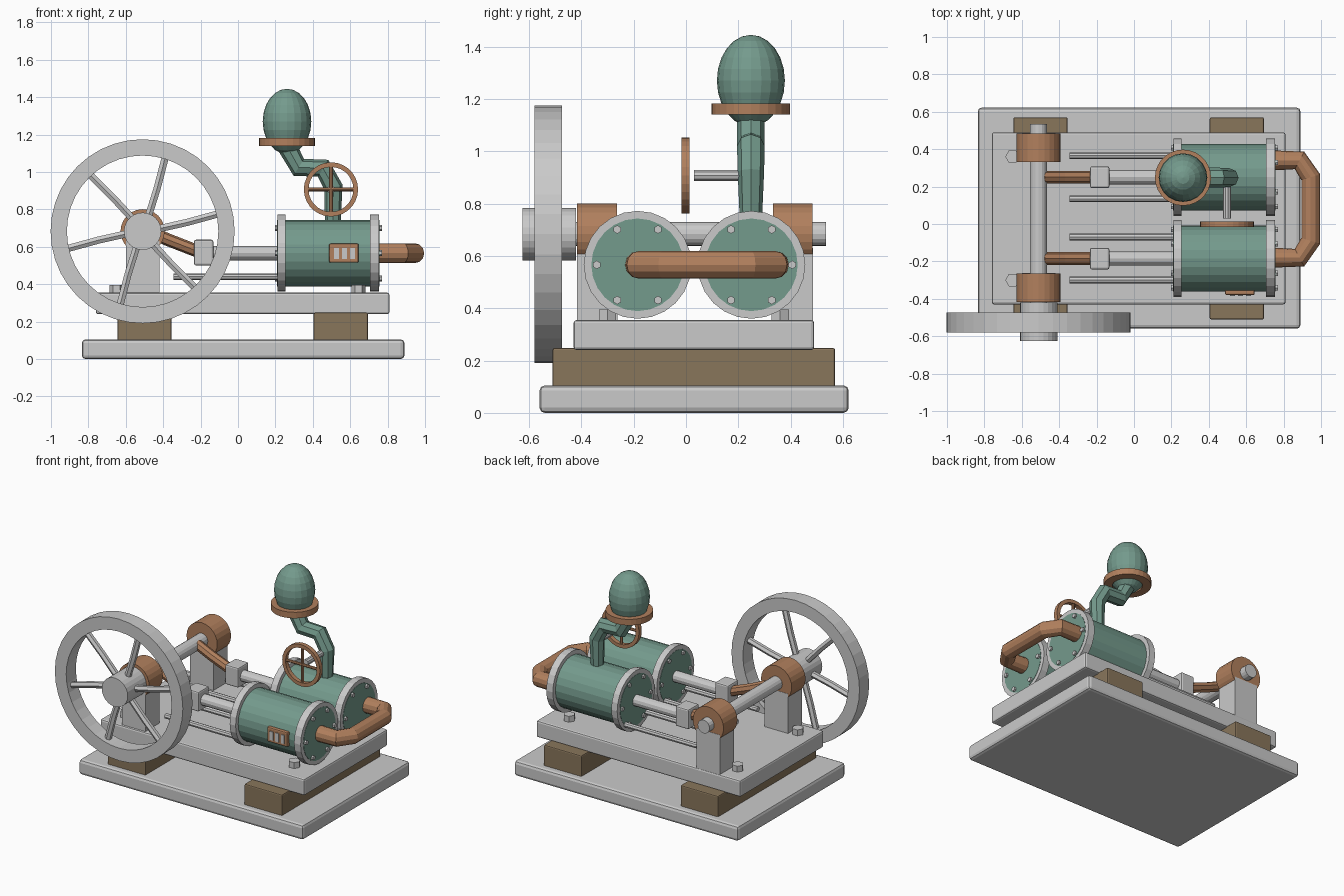
import bpy, bmesh, math
from mathutils import Vector

if "Cube" in bpy.data.objects:
    bpy.data.objects.remove(bpy.data.objects["Cube"])


def material(name, rgb):
    m = bpy.data.materials.new(name)
    m.diffuse_color = (*rgb, 1)
    m.use_nodes = True
    m.node_tree.nodes["Principled BSDF"].inputs["Base Color"].default_value = m.diffuse_color
    return m


STEEL = material("pale steel", (0.59, 0.59, 0.59))
GREEN = material("sage green", (0.175, 0.325, 0.265))
COPPER = material("copper", (0.44, 0.215, 0.11))
WOOD = material("brown timber", (0.25, 0.18, 0.105))

AXES = {"x": Vector((1, 0, 0)), "y": Vector((0, 1, 0)), "z": Vector((0, 0, 1))}


def finish(name, bm, mat):
    bmesh.ops.remove_doubles(bm, verts=bm.verts, dist=1e-5)
    bmesh.ops.recalc_face_normals(bm, faces=bm.faces)
    me = bpy.data.meshes.new(name)
    bm.to_mesh(me)
    bm.free()
    me.materials.append(mat)
    ob = bpy.data.objects.new(name, me)
    bpy.context.collection.objects.link(ob)
    return ob


def box(name, lo, hi, mat, bevel=0.0):
    bm = bmesh.new()
    bmesh.ops.create_cube(bm, size=1)
    for v in bm.verts:
        v.co = [(l + h) / 2 + c * (h - l) for l, h, c in zip(lo, hi, v.co)]
    ob = finish(name, bm, mat)
    if bevel:
        mod = ob.modifiers.new("bevel", "BEVEL")
        mod.width, mod.segments = bevel, 2
    return ob


def lathe(name, profile, center, axis, mat, n=24, closed=False):
    """Revolve (radius, offset) points around an axis through center."""
    bm = bmesh.new()
    rot = AXES["z"].rotation_difference(AXES[axis])
    rings = []
    for r, t in profile:
        rings.append([bm.verts.new(Vector(center) + rot @ Vector(
            (r * math.cos(math.tau * k / n), r * math.sin(math.tau * k / n), t)))
            for k in range(n)])
    pairs = list(zip(rings, rings[1:])) + ([(rings[-1], rings[0])] if closed else [])
    for a, b in pairs:
        for k in range(n):
            j = (k + 1) % n
            bm.faces.new((a[k], a[j], b[j], b[k]))
    return finish(name, bm, mat)


def rod(name, center, axis, r, a, b, mat, n=16):
    """Solid cylinder from offset a to b along the axis."""
    return lathe(name, [(0, a), (r, a), (r, b), (0, b)], center, axis, mat, n)


def ring(name, center, axis, r0, r1, a, b, mat, n=24):
    return lathe(name, [(r0, a), (r1, a), (r1, b), (r0, b)], center, axis, mat, n, True)


def pipe(name, points, r, mat, res=2, radii=None):
    """Faceted tube along a polyline."""
    cu = bpy.data.curves.new(name, "CURVE")
    cu.dimensions = "3D"
    cu.bevel_depth, cu.bevel_resolution, cu.use_fill_caps = r, res, True
    sp = cu.splines.new("POLY")
    sp.points.add(len(points) - 1)
    for i, p in enumerate(points):
        sp.points[i].co = (*p, 1)
        sp.points[i].radius = radii[i] if radii else 1
    sp.use_smooth = False
    cu.materials.append(mat)
    ob = bpy.data.objects.new(name, cu)
    bpy.context.collection.objects.link(ob)
    bpy.ops.object.select_all(action="DESELECT")
    ob.select_set(True)
    bpy.context.view_layer.objects.active = ob
    bpy.ops.object.convert(target="MESH")
    return ob


# Base slab, timber skids and bed plate
box("base_slab", (-0.835, -0.56, 0), (0.89, 0.622, 0.105), STEEL, 0.02)
for i, x in enumerate((-0.5, 0.55)):
    box(f"timber_skid_{i}", (x - 0.145, -0.51, 0.09), (x + 0.145, 0.57, 0.248), WOOD, 0.008)
box("bed_plate", (-0.76, -0.43, 0.24), (0.81, 0.49, 0.355), STEEL, 0.012)
for x in (-0.65, 0.645):
    for y in (-0.3, 0.36):
        rod("anchor_bolt", (x, y, 0.35), "z", 0.038, 0, 0.046, STEEL, 6)

# Crankshaft, bearings and pedestals
SX, SZ = -0.51, 0.683
rod("crankshaft", (SX, 0, SZ), "y", 0.046, -0.6, 0.535, STEEL, 16)
for i, y in enumerate((-0.34, 0.408)):
    rod(f"bearing_{i}", (SX, y, SZ), "y", 0.118, -0.076, 0.076, COPPER, 24)
    box(f"pedestal_{i}", (SX - 0.09, y - 0.0775, 0.35), (SX + 0.09, y + 0.0775, 0.63), STEEL)

# Flywheel
ring("flywheel_rim", (SX, 0, SZ), "y", 0.405, 0.492, -0.58, -0.474, STEEL, 40)
rod("flywheel_hub", (SX, 0, SZ), "y", 0.1, -0.625, -0.42, STEEL, 24)
for k in range(6):
    a = math.radians(13 + 60 * k)
    pts = [(SX + d * math.cos(a + t), -0.527, SZ + d * math.sin(a + t))
           for d, t in ((0.06, -0.1), (0.24, -0.03), (0.42, 0))]
    pipe(f"flywheel_spoke_{k}", pts, 0.022, STEEL, 1)

# Two identical cylinder assemblies
CZ = 0.566
for i, y in enumerate((-0.185, 0.25)):
    c = (0, y, CZ)
    rod(f"cylinder_{i}", c, "x", 0.177, 0.208, 0.757, GREEN, 24)
    for a, b, tip in ((0.21, 0.255, 0.198), (0.705, 0.755, 0.77)):
        ring(f"flange_{i}", c, "x", 0.165, 0.206, a, b, STEEL, 24)
        for k in range(6):
            t = math.tau * k / 6
            rod("flange_bolt", (0, y + 0.156 * math.cos(t), CZ + 0.156 * math.sin(t)),
                "x", 0.016, min(tip, a), max(tip, b), STEEL, 6)
    rod(f"piston_rod_{i}", c, "x", 0.038, -0.2, 0.22, STEEL, 12)
    box(f"crosshead_{i}", (-0.235, y - 0.058, 0.5), (-0.132, y + 0.058, 0.638), STEEL, 0.01)
    pipe(f"connecting_rod_{i}", [(-0.49, y, 0.69), (-0.38, y, 0.64), (-0.2, y, 0.57)],
         0.034, COPPER, 2)
    for s in (-0.115, 0.115):
        rod("guide_rod", (0, y + s, 0.44), "x", 0.018, -0.345, 0.22, STEEL, 8)

# Exhaust crossover pipe
pipe("crossover_pipe", [(0.75, 0.34, CZ), (0.885, 0.34, CZ), (0.945, 0.25, CZ),
                        (0.945, -0.09, CZ), (0.885, -0.18, CZ), (0.75, -0.18, CZ)],
     0.053, COPPER, 4)

# Globe, its collar and the bent neck
globe = [(0.13 * math.sin(math.pi * k / 12), -0.175 * math.cos(math.pi * k / 12))
         for k in range(13)]
lathe("globe", globe, (0.262, 0.248, 1.27), "z", GREEN, 20)
ring("globe_collar", (0.262, 0.248, 0), "z", 0.095, 0.15, 1.14, 1.182, COPPER, 28)
pipe("globe_neck", [(0.255, 0.248, 1.15), (0.325, 0.248, 1.025), (0.455, 0.248, 1.02),
                    (0.51, 0.248, 0.92), (0.507, 0.248, 0.71)],
     0.053, GREEN, 2, (1, 1, 1, 0.95, 0.78))

# Valve handwheel and stem
HX, HZ = 0.497, 0.907
ring("handwheel_rim", (HX, 0, HZ), "y", 0.12, 0.145, -0.017, 0.013, COPPER, 28)
rod("handwheel_bar_across", (HX, -0.002, HZ), "x", 0.01, -0.13, 0.13, COPPER, 8)
rod("handwheel_bar_upright", (HX, -0.002, HZ), "z", 0.01, -0.13, 0.13, COPPER, 8)
rod("valve_stem", (HX, 0, HZ), "y", 0.022, 0.03, 0.24, STEEL, 10)

# Slotted plate on the front cylinder
box("vent_plate", (0.487, -0.38, 0.515), (0.645, -0.35, 0.617), COPPER, 0.008)
for k in range(3):
    x = 0.513 + 0.043 * k
    box(f"vent_slot_{k}", (x, -0.386, 0.535), (x + 0.026, -0.379, 0.595), STEEL)
